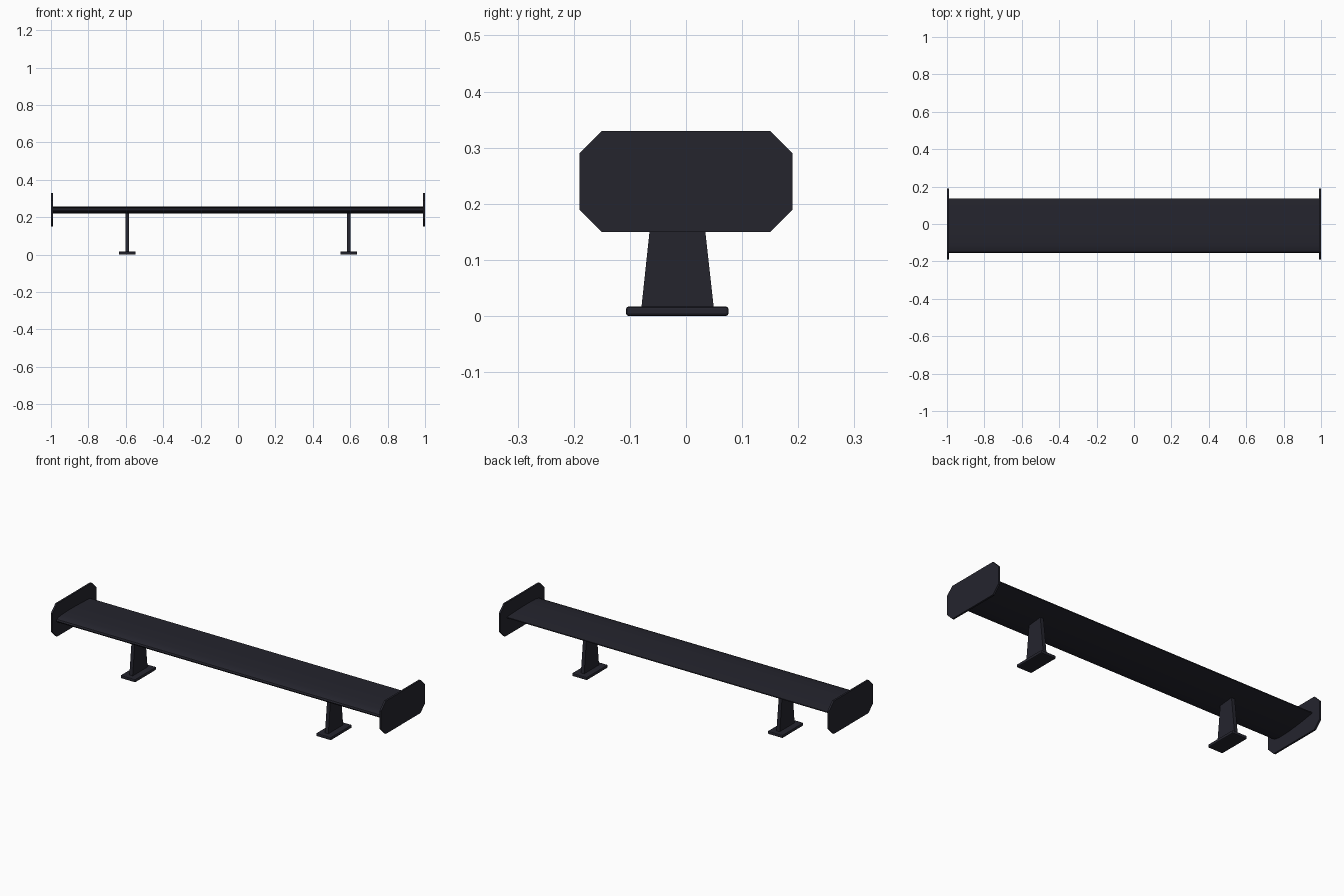
import bpy, bmesh

if "Cube" in bpy.data.objects:
    bpy.data.objects.remove(bpy.data.objects["Cube"])

black = bpy.data.materials.new("satin black")
black.diffuse_color = (0.018, 0.018, 0.027, 1)
black.use_nodes = True
black.node_tree.nodes["Principled BSDF"].inputs["Base Color"].default_value = black.diffuse_color


def finish(name, bm, bevel=0.0, smooth=False):
    bmesh.ops.recalc_face_normals(bm, faces=bm.faces)
    me = bpy.data.meshes.new(name)
    bm.to_mesh(me)
    bm.free()
    ob = bpy.data.objects.new(name, me)
    bpy.context.collection.objects.link(ob)
    me.materials.append(black)
    if bevel:
        m = ob.modifiers.new("bevel", 'BEVEL')
        m.width, m.segments = bevel, 2
    if smooth:
        bpy.ops.object.select_all(action='DESELECT')
        ob.select_set(True)
        bpy.context.view_layer.objects.active = ob
        bpy.ops.object.shade_smooth_by_angle(angle=0.6)
    return ob


def extrude_x(name, profile, x0, x1, **kw):
    """Prism along x from a (y, z) outline."""
    bm = bmesh.new()
    f = bm.faces.new([bm.verts.new((x0, y, z)) for y, z in profile])
    r = bmesh.ops.extrude_face_region(bm, geom=[f])
    bmesh.ops.translate(bm, vec=(x1 - x0, 0, 0),
                        verts=[g for g in r["geom"] if isinstance(g, bmesh.types.BMVert)])
    return finish(name, bm, **kw)


# wing blade: rounded nose at the front, thin trailing edge at the back
wing = [(-0.155, 0.237), (-0.151, 0.245), (-0.138, 0.251), (-0.11, 0.255),
        (-0.05, 0.257), (0.02, 0.256), (0.08, 0.254), (0.135, 0.251),
        (0.135, 0.246), (0.08, 0.237), (0.02, 0.228), (-0.05, 0.221),
        (-0.11, 0.22), (-0.138, 0.224), (-0.151, 0.230)]
extrude_x("wing_blade", wing, -0.992, 0.992, smooth=True)

# chamfered end plate outline and tapered strut outline
plate = [(-0.15, 0.15), (0.15, 0.15), (0.19, 0.19), (0.19, 0.29),
         (0.15, 0.33), (-0.15, 0.33), (-0.19, 0.29), (-0.19, 0.19)]
strut = [(-0.08, 0.01), (0.05, 0.01), (0.025, 0.235), (-0.056, 0.235)]

for side, s in (("left", -1), ("right", 1)):
    extrude_x(side + "_end_plate", plate, s * 0.99, s * 1.0)
    extrude_x(side + "_strut", strut, s * 0.592 - 0.01, s * 0.592 + 0.01)
    # mounting foot
    foot = [(-0.107, 0), (0.076, 0), (0.076, 0.017), (-0.107, 0.017)]
    extrude_x(side + "_foot", foot, s * 0.592 - 0.045, s * 0.592 + 0.045, bevel=0.005)
